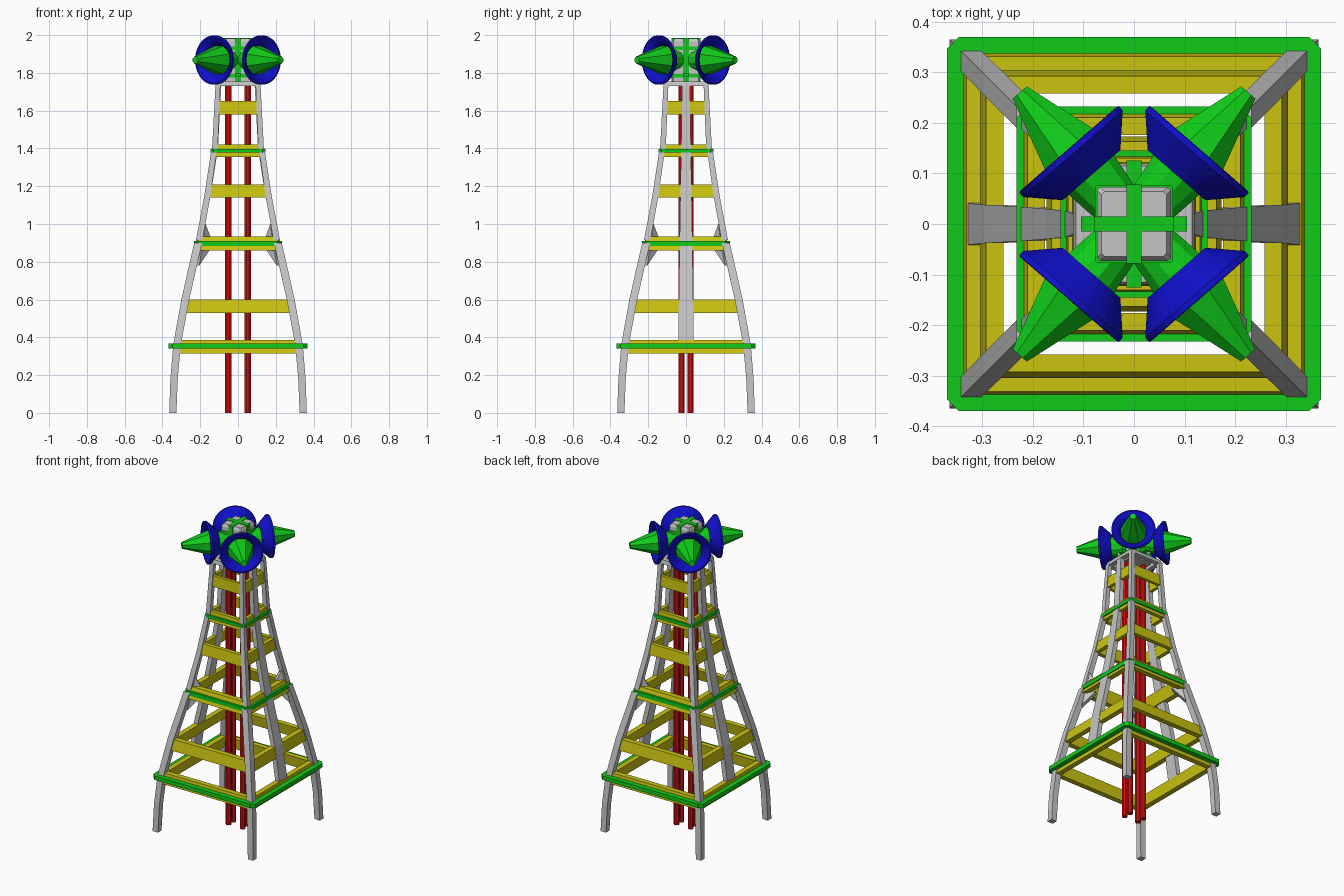
import bpy, bmesh
from math import sin, cos, pi, radians
from mathutils import Vector, Matrix

cube = bpy.data.objects.get("Cube")
if cube:
    bpy.data.objects.remove(cube)


def material(name, rgb):
    m = bpy.data.materials.new(name)
    m.use_nodes = True
    m.diffuse_color = (*rgb, 1)
    m.node_tree.nodes["Principled BSDF"].inputs["Base Color"].default_value = (*rgb, 1)
    return m


GREY = material("steel grey", (0.56, 0.56, 0.56))
GREEN = material("green", (0.005, 0.6, 0.01))
BLUE = material("blue", (0.005, 0.005, 0.6))
YELLOW = material("yellow", (0.6, 0.55, 0.005))
RED = material("red", (0.65, 0.005, 0.005))


def loft(name, mat, loops, closed=False, matrix=Matrix()):
    """Skin a list of equal-length loops; cap the ends unless closed."""
    bm = bmesh.new()
    rows = [[bm.verts.new(matrix @ Vector(p)) for p in loop] for loop in loops]
    n = len(rows[0])
    pairs = list(zip(rows, rows[1:])) + ([(rows[-1], rows[0])] if closed else [])
    for a, b in pairs:
        for i in range(n):
            j = (i + 1) % n
            bm.faces.new((a[i], a[j], b[j], b[i]))
    if not closed:
        bm.faces.new(rows[0])
        bm.faces.new(rows[-1])
    bmesh.ops.recalc_face_normals(bm, faces=bm.faces)
    mesh = bpy.data.meshes.new(name)
    bm.to_mesh(mesh)
    bm.free()
    mesh.materials.append(mat)
    ob = bpy.data.objects.new(name, mesh)
    bpy.context.collection.objects.link(ob)
    return ob


def rect(x0, x1, y0, y1, z):
    return [(x0, y0, z), (x1, y0, z), (x1, y1, z), (x0, y1, z)]


def box(name, mat, x0, x1, y0, y1, z0, z1):
    return loft(name, mat, [rect(x0, x1, y0, y1, z0), rect(x0, x1, y0, y1, z1)])


def octagon(h, c, z):
    """Square of half size h with corners cut by c."""
    k = h - c
    return [(k, -h, z), (h, -k, z), (h, k, z), (k, h, z),
            (-k, h, z), (-h, k, z), (-h, -k, z), (-k, -h, z)]


def ring(name, mat, z0, z1, o0, o1, t, c=0.004):
    """Square frame that may narrow with height."""
    return loft(name, mat, [octagon(o0, c, z0), octagon(o1, c, z1),
                            octagon(o1 - t, c * 0.6, z1), octagon(o0 - t, c * 0.6, z0)], True)


def lathe(name, mat, profile, sides, matrix, closed=False):
    """Turn (distance, radius) pairs around the local z axis."""
    loops = [[(r * cos(2 * pi * (i + 0.5) / sides), r * sin(2 * pi * (i + 0.5) / sides), d)
              for i in range(sides)] for d, r in profile]
    return loft(name, mat, loops, closed, matrix)


# Corner legs in three stacked stages: (height, outer reach, thickness)
stages = {
    "lower": [(0, 0.364, 0.038), (0.18, 0.358, 0.039), (0.36, 0.343, 0.04),
              (0.6, 0.3, 0.042), (0.9, 0.232, 0.042)],
    "middle": [(0.915, 0.222, 0.034), (1.15, 0.178, 0.032), (1.4, 0.14, 0.03)],
    "upper": [(1.4, 0.137, 0.03), (1.74, 0.119, 0.026)],
}
corners = [(sx, sy) for sx in (-1, 1) for sy in (-1, 1)]
for sx, sy in corners:
    for stage, path in stages.items():
        loft(f"{stage}_leg", GREY, [rect(sx * (o - w), sx * o, sy * (o - w), sy * o, z)
                                    for z, o, w in path])
    # Triangular brackets above and below the second deck
    turn = Matrix.Rotation(radians(45 if sx * sy > 0 else -45), 4, 'Z')
    side = sx
    for label, pts in (("lower", [(0.29, 0.87), (0.225, 0.87), (0.31, 0.78)]),
                       ("upper", [(0.275, 0.93), (0.225, 0.93), (0.262, 1.0)])):
        loft(f"{label}_bracket", GREY,
             [[(side * r, y, z) for r, z in pts] for y in (-0.02, 0.02)], matrix=turn)

# Central posts on the two flanks: (height, outer reach, half width)
for s in (-1, 1):
    loft("flank_post", GREY, [rect(s * (o - 0.03), s * o, -w, w, z) for z, o, w in
                              [(0.32, 0.338, 0.042), (0.6, 0.295, 0.038), (0.9, 0.225, 0.034),
                               (1.15, 0.175, 0.03), (1.4, 0.136, 0.026), (1.74, 0.118, 0.02)]])

# Yellow beams around the tower: (bottom, top, lower reach, upper reach, depth)
for z0, z1, o0, o1, t in [(0.315, 0.385, 0.341, 0.331, 0.034), (0.53, 0.6, 0.304, 0.292, 0.034),
                          (0.86, 0.935, 0.232, 0.21, 0.034), (1.14, 1.21, 0.173, 0.163, 0.026),
                          (1.355, 1.42, 0.139, 0.13, 0.024), (1.58, 1.65, 0.122, 0.118, 0.02)]:
    ring("cross_beams", YELLOW, z0, z1, o0, o1, t)

# Green deck bands
ring("lower_band", GREEN, 0.342, 0.368, 0.369, 0.369, 0.032, 0.022)
ring("middle_band", GREEN, 0.884, 0.91, 0.232, 0.232, 0.025, 0.022)
ring("upper_band", GREEN, 1.378, 1.398, 0.145, 0.145, 0.02, 0.014)

# Vertical pipes
for sx, sy in corners:
    lathe("pipe", RED, [(0, 0.018), (1.75, 0.018)], 8,
          Matrix.Translation((sx * 0.051, sy * 0.024, 0)))

# Head block with its mounting frame
ring("head_frame", GREY, 1.73, 1.755, 0.12, 0.115, 0.03)
loft("head_block", GREY, [octagon(0.073, 0.006, 1.735), octagon(0.073, 0.006, 1.965),
                          octagon(0.064, 0.006, 1.982)])

# Green trim crossing the head block, and its short side arms
box("trim_strap_x", GREEN, -0.078, 0.078, -0.015, 0.015, 1.75, 1.986)
box("trim_strap_y", GREEN, -0.015, 0.015, -0.078, 0.078, 1.75, 1.986)
for z in (1.775, 1.92):
    ring("trim_hoop", GREEN, z, z + 0.02, 0.077, 0.077, 0.01)
box("trim_arm_x", GREEN, -0.105, 0.105, -0.015, 0.015, 1.78, 1.8)
box("trim_arm_y", GREEN, -0.015, 0.015, -0.125, 0.125, 1.78, 1.8)

# Four dishes with a neck behind and a faceted spike in front
for sx, sy in corners:
    a = radians(49)
    axis = Vector((sx * cos(a), sy * sin(a), 0))
    m = Matrix.Translation((0, 0, 1.868)) @ axis.to_track_quat('Z', 'Y').to_matrix().to_4x4()
    lathe("dish_neck", GREEN, [(0.04, 0.05), (0.132, 0.062)], 12, m)
    lathe("dish", BLUE, [(0.128, 0.076), (0.184, 0.131), (0.196, 0.131),
                         (0.197, 0.122), (0.18, 0.097), (0.145, 0.07)], 32, m, True)
    lathe("dish_bowl", GREEN, [(0.135, 0.076), (0.178, 0.098), (0.15, 0.08)], 32, m)
    lathe("spike", GREEN, [(0.14, 0.084), (0.195, 0.068), (0.344, 0.02)], 8, m)
